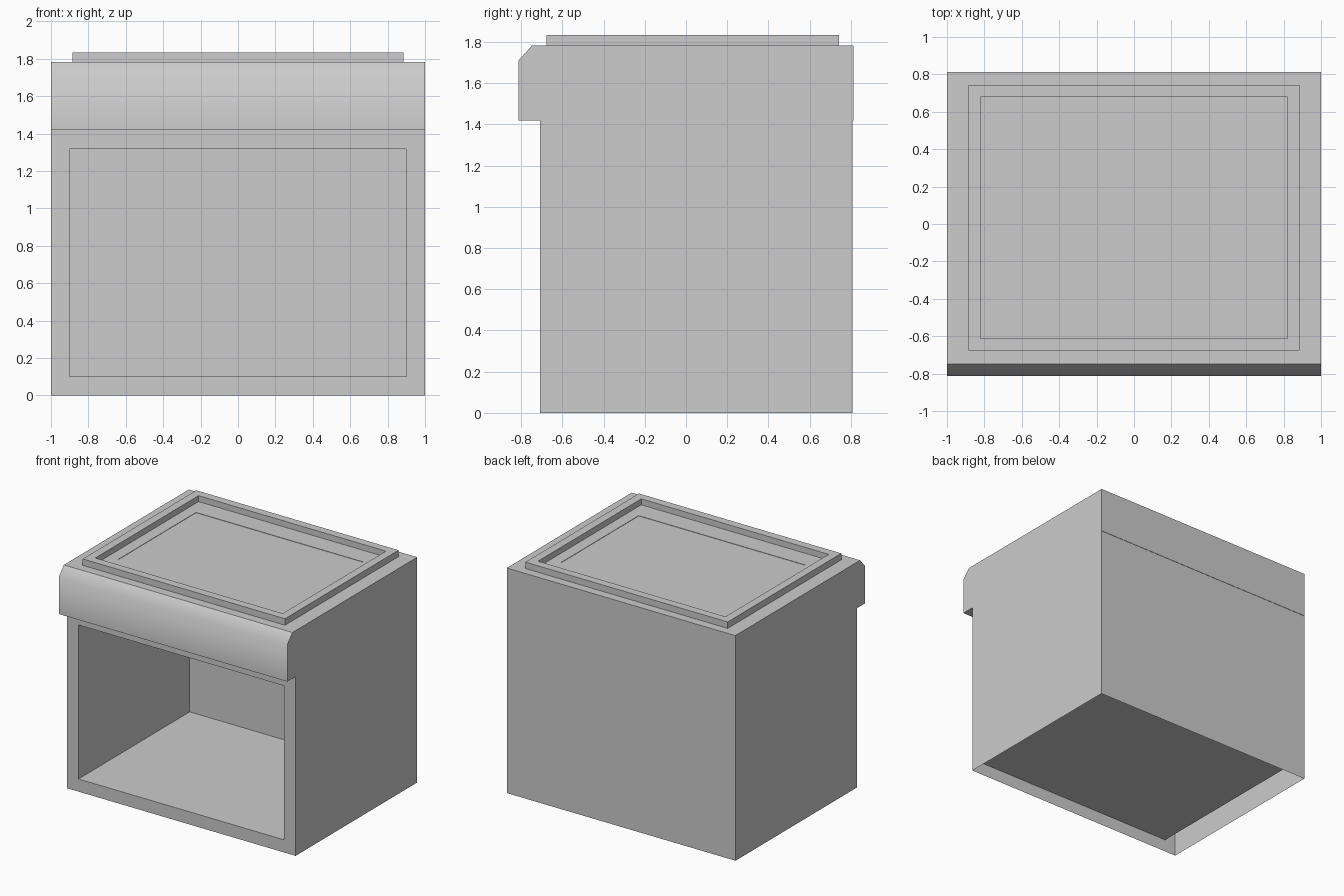
import bpy, bmesh, math
from mathutils import Vector

old = bpy.data.objects.get("Cube")
if old:
    bpy.data.objects.remove(old, do_unlink=True)

COLOUR = (0.604, 0.604, 0.604, 1)
grey = bpy.data.materials.new("light_grey")
grey.use_nodes = True
grey.diffuse_color = COLOUR
grey.node_tree.nodes["Principled BSDF"].inputs["Base Color"].default_value = COLOUR


def finish(name, bm):
    mesh = bpy.data.meshes.new(name)
    bm.normal_update()
    bm.to_mesh(mesh)
    bm.free()
    mesh.materials.append(grey)
    obj = bpy.data.objects.new(name, mesh)
    bpy.context.collection.objects.link(obj)
    return obj


def box(half_width, y0, y1, z0, z1):
    bm = bmesh.new()
    bmesh.ops.create_cube(bm, size=1)
    for v in bm.verts:
        v.co = Vector((v.co.x * 2 * half_width,
                       y0 + (v.co.y + 0.5) * (y1 - y0),
                       z0 + (v.co.z + 0.5) * (z1 - z0)))
    bm.normal_update()
    return bm


def facing(bm, direction):
    return max(bm.faces, key=lambda f: f.normal.dot(Vector(direction)))


def sink(bm, face, border, offset):
    """Inset a face and push it along offset to make a recess."""
    bmesh.ops.inset_region(bm, faces=[face], thickness=border, use_even_offset=True)
    moved = bmesh.ops.extrude_discrete_faces(bm, faces=[face])["faces"][0]
    bmesh.ops.translate(bm, verts=moved.verts, vec=offset)
    bm.normal_update()
    return moved


# Cabinet body: thin shell, open underneath, with a deep front compartment
body = box(1, -0.708, 0.809, 0, 1.418)
ends = [facing(body, (0, 0, 1)), facing(body, (0, 0, -1))]
sink(body, facing(body, (0, -1, 0)), 0.1, (0, 1.39, 0))
bmesh.ops.delete(body, geom=ends, context='FACES_ONLY')
finish("cabinet_body", body)

# Overhanging top with a softly shaded front bevel
profile = [(-0.812, 1.418), (-0.812, 1.71), (-0.748, 1.782), (0.812, 1.782), (0.812, 1.418)]
top = bmesh.new()
side = top.faces.new([top.verts.new((-1, y, z)) for y, z in profile])
swept = bmesh.ops.extrude_face_region(top, geom=[side])["geom"]
bmesh.ops.translate(top, vec=(2, 0, 0),
                    verts=[g for g in swept if isinstance(g, bmesh.types.BMVert)])
# The sweep leaves the starting profile in place as the end cap
bmesh.ops.recalc_face_normals(top, faces=top.faces[:])
top_obj = finish("overhanging_top", top)
bpy.ops.object.select_all(action='DESELECT')
top_obj.select_set(True)
bpy.context.view_layer.objects.active = top_obj
bpy.ops.object.shade_smooth_by_angle(angle=math.radians(45))

# Raised rim around the top, its floor holding a slightly sunken panel
rim = box(0.885, -0.677, 0.743, 1.782, 1.833)
base = facing(rim, (0, 0, -1))
floor = sink(rim, facing(rim, (0, 0, 1)), 0.065, (0, 0, -0.047))
sink(rim, floor, 0.09, (0, 0, -0.003))
for v in rim.verts:
    if abs(v.co.x) < 0.8:
        v.co.y = 0.035 + (v.co.y - 0.035) * 0.873
bmesh.ops.delete(rim, geom=[base], context='FACES_ONLY')
finish("top_rim", rim)
